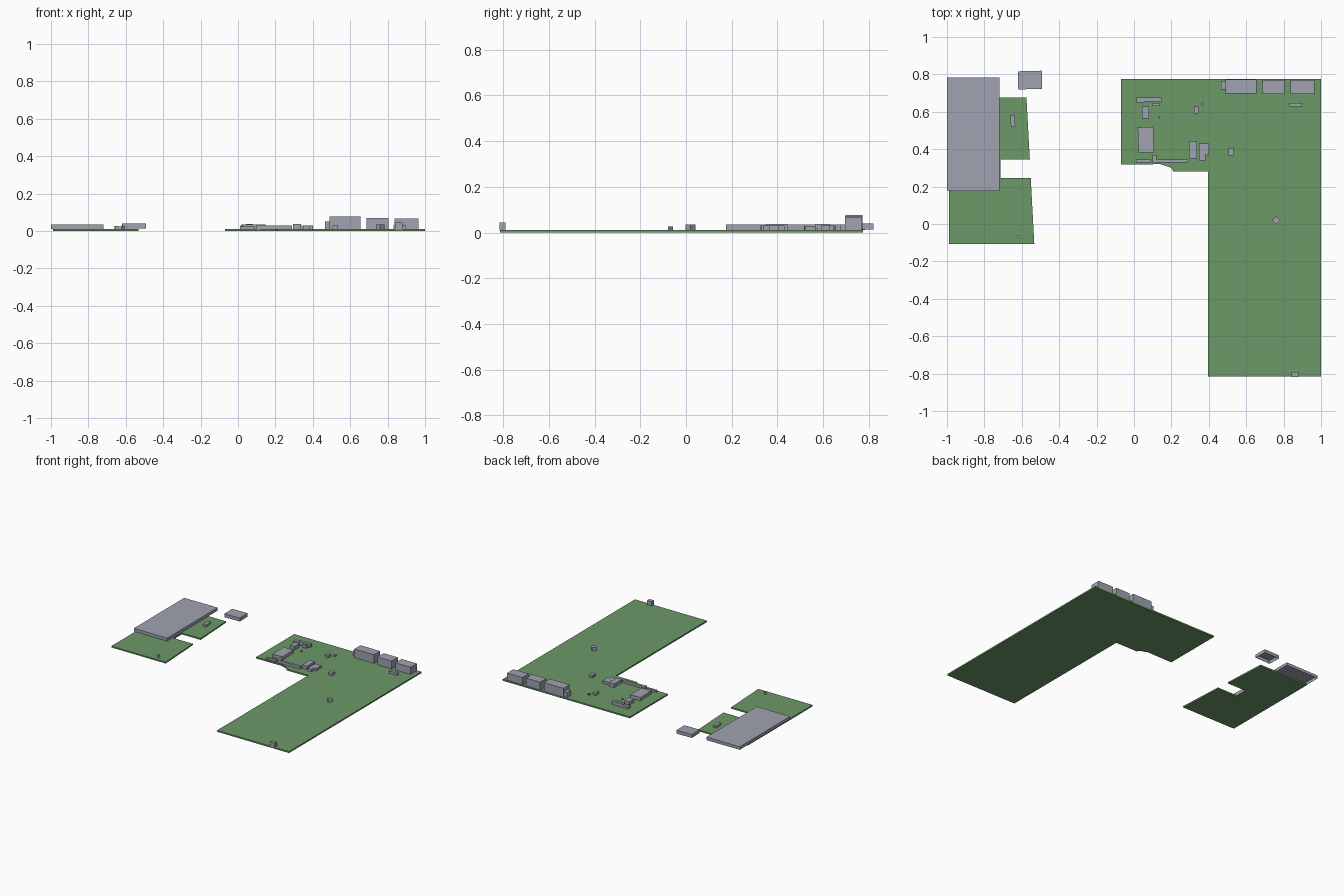
import bpy, bmesh
from math import radians
from mathutils import Matrix, Vector

default = bpy.data.objects.get("Cube")
if default:
    bpy.data.objects.remove(default, do_unlink=True)

TOP = 0.011  # upper surface of the boards


def material(name, rgb):
    m = bpy.data.materials.new(name)
    m.use_nodes = True
    m.diffuse_color = (*rgb, 1)
    shader = m.node_tree.nodes["Principled BSDF"]
    shader.inputs["Base Color"].default_value = (*rgb, 1)
    shader.inputs["Roughness"].default_value = 0.6
    return m


GREEN = material("board green", (0.15, 0.32, 0.14))
GREY = material("component grey", (0.35, 0.37, 0.44))


def prism(name, outline, z0, z1, mat, hollow=False):
    """Extrude an outline upward; hollow makes a thin shell open underneath."""
    bm = bmesh.new()
    low = [bm.verts.new((x, y, z0)) for x, y in outline]
    face = bm.faces.new(low)
    geom = bmesh.ops.extrude_face_region(bm, geom=[face], use_keep_orig=True)["geom"]
    for v in geom:
        if isinstance(v, bmesh.types.BMVert):
            v.co.z = z1
    if hollow:
        bmesh.ops.delete(bm, geom=[face], context='FACES_ONLY')
    bmesh.ops.recalc_face_normals(bm, faces=bm.faces[:])
    mesh = bpy.data.meshes.new(name)
    bm.to_mesh(mesh)
    bm.free()
    mesh.materials.append(mat)
    obj = bpy.data.objects.new(name, mesh)
    bpy.context.collection.objects.link(obj)
    if hollow:
        shell = obj.modifiers.new("sheet thickness", 'SOLIDIFY')
        shell.thickness = 0.002
        shell.offset = -1
    return obj


def block(name, x0, x1, y0, y1, height, turn=0, base=TOP - 0.002, hollow=False):
    """Rectangular component, optionally turned about its own centre."""
    centre = Vector(((x0 + x1) / 2, (y0 + y1) / 2))
    rot = Matrix.Rotation(radians(turn), 2)
    corners = [(x0, y0), (x1, y0), (x1, y1), (x0, y1)]
    outline = [centre + rot @ (Vector(c) - centre) for c in corners]
    return prism(name, outline, base, height, GREY, hollow)


# Circuit boards
prism("main_board", [(-.07, .775), (1, .775), (1, -.815), (.395, -.815), (.395, .28),
                     (.21, .28), (.2, .3), (.14, .32), (-.07, .317)], 0, TOP, GREEN)
prism("side_board", [(-.99, -.107), (-.533, -.107), (-.552, .245), (-.715, .245),
                     (-.715, .346), (-.557, .346), (-.575, .676), (-.99, .676)],
      0, TOP, GREEN)

# Sheet metal covers, open underneath
prism("side_board_cover", [(-1, .178), (-.72, .176), (-.72, .784), (-1, .782)],
      TOP + .001, .035, GREY, True)
block("loose_cover", -.62, -.492, .721, .818, .04, 1.5, .014, True)

# Tall connectors along the back edge
block("connector_wide", .49, .655, .698, .772, .077)
block("connector_wide_end", .465, .49, .72, .765, .05)
block("connector_middle", .687, .805, .695, .77, .07)
block("connector_outer", .837, .965, .695, .77, .066)
block("connector_header", .832, .897, .627, .648, .03)

# Components in the back left corner of the main board
block("corner_chip_a", .013, .056, .65, .677, .029)
block("corner_chip_b", .056, .147, .655, .677, .036)
block("corner_chip_c", .095, .135, .632, .646, .03)
block("corner_chip_d", .042, .08, .565, .627, .038)
block("corner_resistor", .13, .14, .565, .575, .02)
block("large_chip", .022, .105, .382, .518, .035, 2)

# Components along the step in the main board
block("edge_strip_short", .01, .09, .33, .345, .025)
block("edge_strip_plug", .1, .12, .327, .37, .032)
block("edge_strip_long", .12, .29, .328, .346, .03)
block("upright_chip", .293, .336, .35, .445, .038)
prism("stepped_chip", [(.347, .34), (.382, .34), (.382, .37), (.4, .37),
                       (.4, .43), (.347, .43)], TOP - .002, .03, GREY)

# Scattered small components
block("small_chip_a", .32, .345, .59, .627, .03)
block("small_chip_b", .36, .373, .633, .65, .022)
block("small_chip_c", .505, .534, .365, .405, .03)
block("diamond_chip", .744, .776, .004, .036, .035, 45)
block("front_plug", .843, .88, -.817, -.79, .045)
block("side_board_chip", -.66, -.636, .52, .583, .026, 3)
block("side_board_resistor", -.626, -.61, -.076, -.06, .026, 40)
